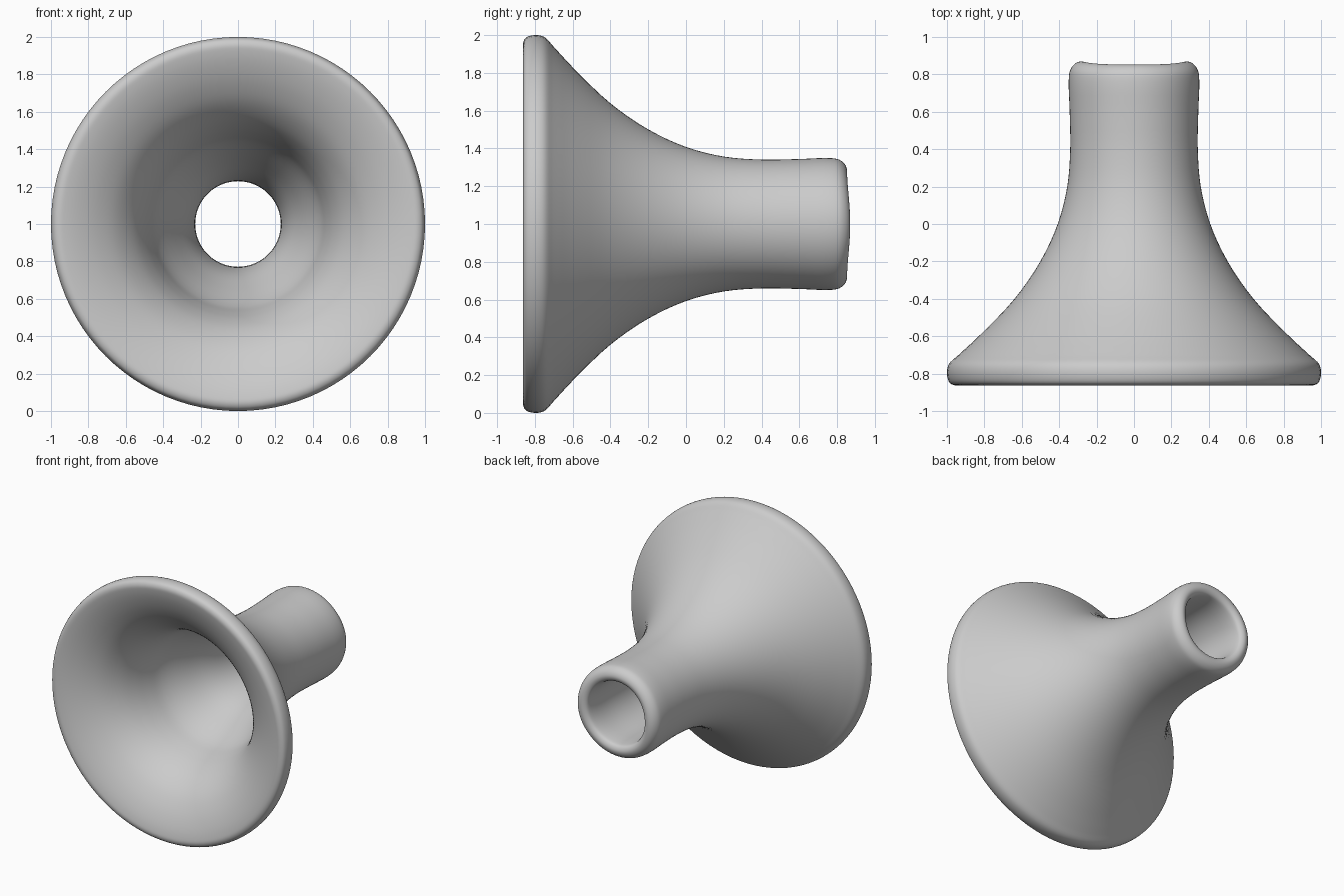
import bpy, bmesh, math
from mathutils import Vector

if "Cube" in bpy.data.objects:
    bpy.data.objects.remove(bpy.data.objects["Cube"])

# Closed wall profile as (y, radius): outer flare, back lip, bore, inner flare, front rim
profile = [
    (-0.80, 1.0), (-0.75, 0.99), (-0.70, 0.938), (-0.60, 0.83), (-0.40, 0.639),
    (-0.20, 0.501), (0.0, 0.408), (0.20, 0.357), (0.40, 0.341), (0.60, 0.344),
    (0.76, 0.349), (0.81, 0.341), (0.842, 0.315), (0.853, 0.28), (0.838, 0.248),
    (0.80, 0.236), (0.60, 0.23), (0.40, 0.229), (0.24, 0.234), (0.08, 0.268),
    (-0.10, 0.345), (-0.30, 0.44), (-0.42, 0.475), (-0.52, 0.51), (-0.62, 0.563),
    (-0.72, 0.65), (-0.79, 0.75), (-0.835, 0.845), (-0.858, 0.92), (-0.862, 0.96),
    (-0.847, 0.987),
]


def smooth_loop(points, steps):
    """Closed Catmull-Rom curve through the points."""
    pts = [Vector(p) for p in points]
    n, out = len(pts), []
    for i in range(n):
        a, b, c, d = (pts[(i + k) % n] for k in (-1, 0, 1, 2))
        # centripetal tangents suit the uneven spacing
        t0, t1, t2 = ((q - p).length ** 0.5 for p, q in ((a, b), (b, c), (c, d)))
        m1 = ((b - a) / t0 - (c - a) / (t0 + t1) + (c - b) / t1) * t1
        m2 = ((c - b) / t1 - (d - b) / (t1 + t2) + (d - c) / t2) * t1
        for s in range(steps):
            t = s / steps
            out.append(b * (2*t**3 - 3*t**2 + 1) + m1 * (t**3 - 2*t**2 + t)
                       + c * (3*t**2 - 2*t**3) + m2 * (t**3 - t**2))
    return out


# Sweep the profile round the y axis
curve = smooth_loop(profile, 4)
segments = 96
bm = bmesh.new()
rings = []
for i in range(segments):
    ang = 2 * math.pi * i / segments
    ring = []
    for y, r in curve:
        # slight saddle on the back lip
        k = max(0.0, (y - 0.6) / 0.25)
        ring.append(bm.verts.new((r * math.cos(ang),
                                  y + 0.016 * k * math.cos(ang) ** 4,
                                  1 + r * math.sin(ang))))
    rings.append(ring)
n = len(curve)
for i in range(segments):
    a, b = rings[i], rings[(i + 1) % segments]
    for j in range(n):
        bm.faces.new((a[j], a[(j + 1) % n], b[(j + 1) % n], b[j]))
bmesh.ops.recalc_face_normals(bm, faces=bm.faces)
for f in bm.faces:
    f.smooth = True

mesh = bpy.data.meshes.new("horn_bell")
bm.to_mesh(mesh)
bm.free()
bpy.context.collection.objects.link(bpy.data.objects.new("horn_bell", mesh))
